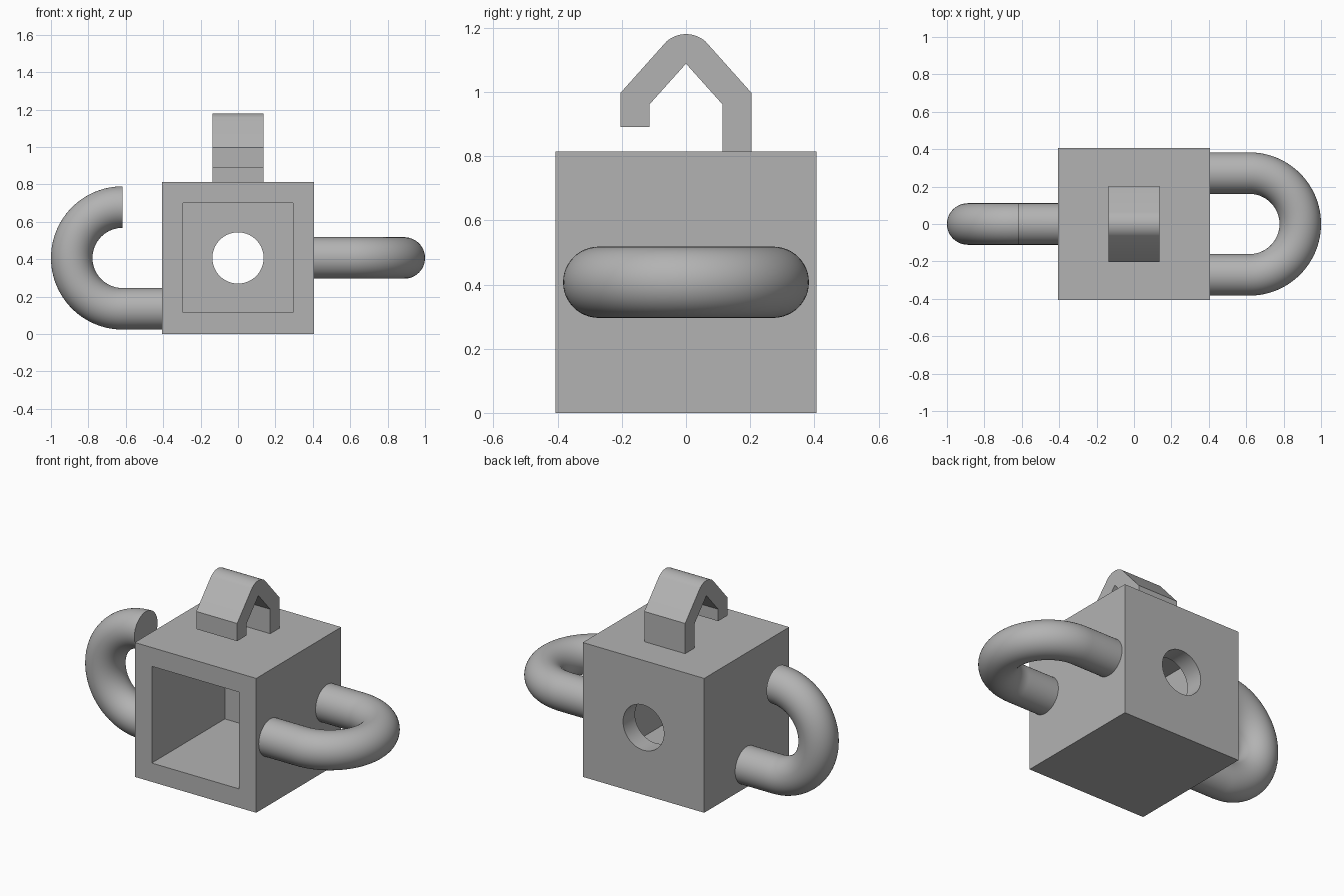
import bpy, bmesh, math
from mathutils import Vector

if "Cube" in bpy.data.objects:
    bpy.data.objects.remove(bpy.data.objects["Cube"])

grey = bpy.data.materials.new("plain grey")
grey.use_nodes = True
grey.diffuse_color = (0.45, 0.45, 0.45, 1)
grey.node_tree.nodes["Principled BSDF"].inputs["Base Color"].default_value = grey.diffuse_color

HALF = 0.407       # half the block side
WALL = 0.114       # block wall thickness
TUBE = 0.111       # tube radius
BEND = 0.272       # bend radius of the tube centre line
REACH = 0.617      # distance of the bend centre from the middle


def make_object(name, bm, smooth=False):
    bmesh.ops.recalc_face_normals(bm, faces=bm.faces)
    mesh = bpy.data.meshes.new(name)
    bm.to_mesh(mesh)
    bm.free()
    mesh.materials.append(grey)
    obj = bpy.data.objects.new(name, mesh)
    bpy.context.collection.objects.link(obj)
    if smooth:
        smooth_shade(obj)
    return obj


def activate(obj):
    bpy.ops.object.select_all(action='DESELECT')
    obj.select_set(True)
    bpy.context.view_layer.objects.active = obj


def smooth_shade(obj):
    activate(obj)
    bpy.ops.object.shade_smooth_by_angle(angle=math.radians(30))


def box(name, size, centre):
    bm = bmesh.new()
    bmesh.ops.create_cube(bm, size=1)
    bmesh.ops.scale(bm, vec=size, verts=bm.verts)
    bmesh.ops.translate(bm, vec=centre, verts=bm.verts)
    return make_object(name, bm)


def cut(obj, cutter):
    mod = obj.modifiers.new("cut", 'BOOLEAN')
    mod.operation = 'DIFFERENCE'
    mod.solver = 'EXACT'
    mod.object = cutter
    activate(obj)
    bpy.ops.object.modifier_apply(modifier=mod.name)
    bpy.data.objects.remove(cutter)


def bent_tube(name, path, side, sides=48):
    """Sweep a circle along a flat path; side is the normal of the path plane."""
    bm = bmesh.new()
    rings = []
    for i, p in enumerate(path):
        tangent = (path[min(i + 1, len(path) - 1)] - path[max(i - 1, 0)]).normalized()
        if i in (0, len(path) - 1):
            tangent = Vector((round(tangent.x), 0, 0))
        across = tangent.cross(side)
        rings.append([bm.verts.new(p + TUBE * (math.cos(a) * across + math.sin(a) * side))
                      for a in (math.tau * k / sides for k in range(sides))])
    for a, b in zip(rings, rings[1:]):
        for k in range(sides):
            n = (k + 1) % sides
            bm.faces.new((a[k], a[n], b[n], b[k]))
    bm.faces.new(rings[0])
    bm.faces.new(rings[-1])
    return make_object(name, bm, smooth=True)


def half_circle(centre, out, up, steps=48):
    return [centre + BEND * (math.sin(t) * out - math.cos(t) * up)
            for t in (math.pi * i / steps for i in range(steps + 1))]


X, Y, Z = Vector((1, 0, 0)), Vector((0, 1, 0)), Vector((0, 0, 1))

# Hollow block, open at the front, with a round hole in the back wall
block = box("block", (2 * HALF,) * 3, (0, 0, HALF))
inner = 2 * (HALF - WALL)
cut(block, box("cavity_cutter", (inner, 1, inner), (0, HALF - WALL - 0.5, HALF)))
bm = bmesh.new()
bmesh.ops.create_cone(bm, cap_ends=True, segments=64, radius1=0.137, radius2=0.137, depth=0.4)
bmesh.ops.rotate(bm, matrix=X.to_track_quat('Y', 'Z').to_matrix().Rotation(math.pi / 2, 3, 'X'),
                 verts=bm.verts)
bmesh.ops.translate(bm, vec=(0, HALF, HALF), verts=bm.verts)
cut(block, make_object("hole_cutter", bm))
smooth_shade(block)

# Level closed loop on the left side
centre = REACH * X + HALF * Z
arc = half_circle(centre, X, Y)
inside = (REACH - HALF + 0.02) * X
bent_tube("side_loop", [arc[0] - inside] + arc + [arc[-1] - inside], Z)

# Upright open hook on the right side
arc = half_circle(HALF * Z - REACH * X, -X, Z)
bent_tube("side_hook", [arc[0] + inside] + arc, Y)

# Gabled hook on top, with a rounded ridge and one short leg
top = 2 * HALF
slope = math.radians(42)
ridge = [(0.092 * math.sin(a), 1.088 + 0.092 * math.cos(a))
         for a in (slope * (1 - i / 10) for i in range(21))]
profile = [(0.113, top - 0.01), (0.204, top - 0.01), (0.204, 0.997), *ridge,
           (-0.204, 0.997), (-0.204, 0.89), (-0.113, 0.89), (-0.113, 0.962),
           (0, 1.088), (0.113, 0.962)]
bm = bmesh.new()
face = bm.faces.new([bm.verts.new((-0.137, y, z)) for y, z in profile])
extruded = bmesh.ops.extrude_face_region(bm, geom=[face])["geom"]
bmesh.ops.translate(bm, vec=(0.274, 0, 0),
                    verts=[v for v in extruded if isinstance(v, bmesh.types.BMVert)])
make_object("top_hook", bm, smooth=True)
